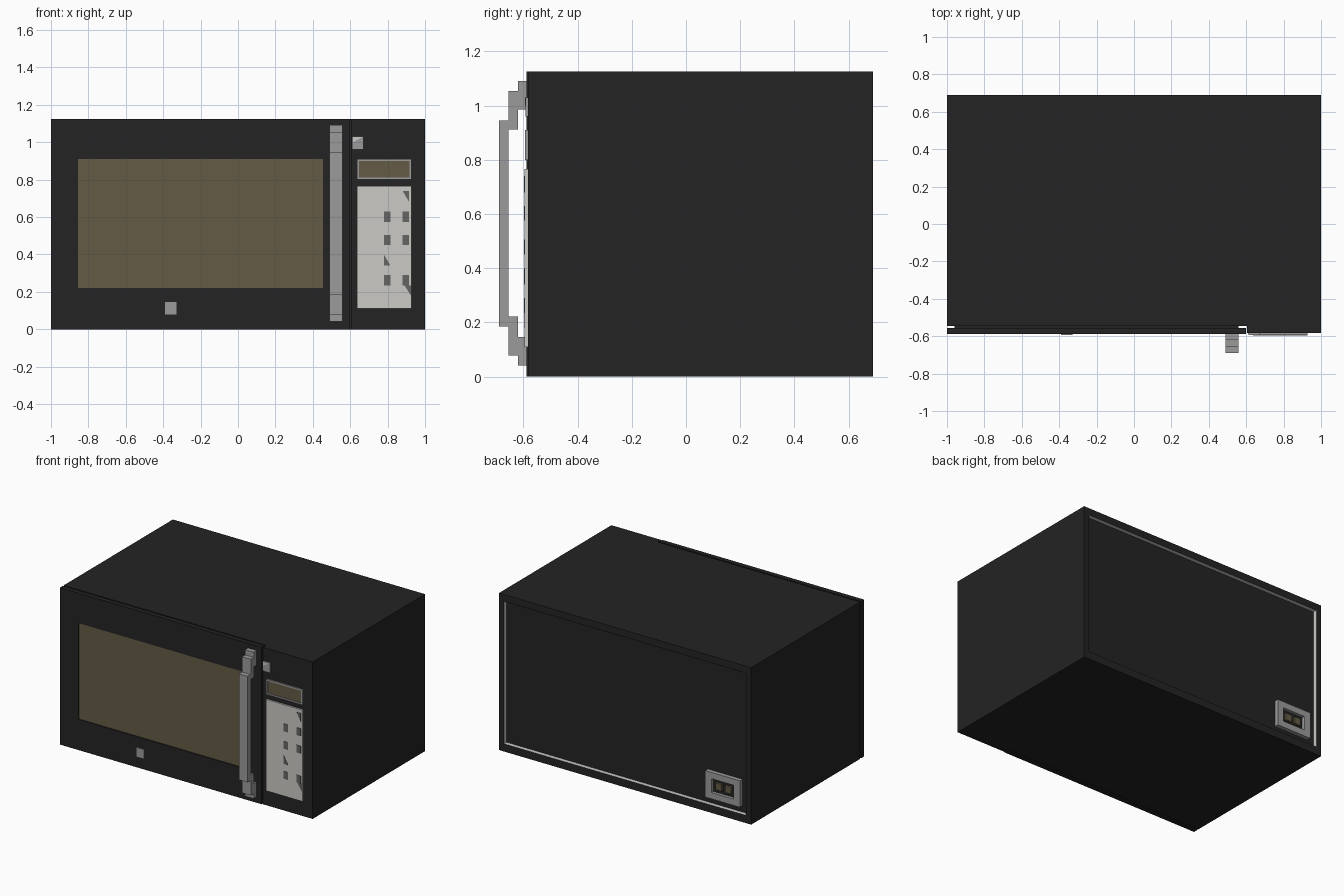
import bpy, bmesh

cube = bpy.data.objects.get("Cube")
if cube:
    bpy.data.objects.remove(cube, do_unlink=True)


def material(name, rgb):
    m = bpy.data.materials.new(name)
    m.use_nodes = True
    m.diffuse_color = (*rgb, 1)
    m.node_tree.nodes["Principled BSDF"].inputs["Base Color"].default_value = (*rgb, 1)
    return m


BLACK = material("black_casing", (0.017, 0.017, 0.017))
GREY = material("metal_grey", (0.33, 0.33, 0.33))
LIGHT = material("light_grey", (0.60, 0.59, 0.56))
GLASS = material("olive_glass", (0.125, 0.105, 0.058))
DARK = material("dark_marking", (0.13, 0.13, 0.125))


def finish(name, bm, mats):
    bmesh.ops.recalc_face_normals(bm, faces=bm.faces)
    mesh = bpy.data.meshes.new(name)
    bm.to_mesh(mesh)
    bm.free()
    for m in mats:
        mesh.materials.append(m)
    ob = bpy.data.objects.new(name, mesh)
    bpy.context.scene.collection.objects.link(ob)
    return ob


def prism(name, outline, y0, y1, mat):
    """Extrude an x-z outline along y."""
    bm = bmesh.new()
    face = bm.faces.new([bm.verts.new((x, y0, z)) for x, z in outline])
    ext = bmesh.ops.extrude_face_region(bm, geom=[face])
    for v in ext["geom"]:
        if isinstance(v, bmesh.types.BMVert):
            v.co.y = y1
    return finish(name, bm, [mat])


def rect(x0, x1, z0, z1):
    return [(x0, z0), (x1, z0), (x1, z1), (x0, z1)]


def box(name, x, y, z, mat):
    return prism(name, rect(*x, *z), *y, mat)


def frame(name, outer, inner, y0, y1, mat, inner_mat):
    """Rectangular ring; the walls of its opening take inner_mat."""
    bm = bmesh.new()
    loops = [[bm.verts.new((x, y, z)) for x, z in rect(*r)]
             for r, y in ((outer, y0), (inner, y0), (inner, y1), (outer, y1))]
    for k in range(4):
        a, b = loops[k], loops[(k + 1) % 4]
        for i in range(4):
            j = (i + 1) % 4
            f = bm.faces.new((a[i], a[j], b[j], b[i]))
            f.material_index = int(k == 1)
    return finish(name, bm, [mat, inner_mat])


H = 1.125

# Casing, with a recessed back and a narrow gap behind the door
box("casing", (-1, 1), (-0.545, 0.66), (0, H), BLACK)
frame("back_rim", (-1, 1, 0, H), (-0.96, 0.96, 0.055, H - 0.05), 0.66, 0.69, BLACK, LIGHT)
box("control_column", (0.605, 1), (-0.583, -0.545), (0, H), BLACK)
box("door_seal", (-0.96, 0.56), (-0.557, -0.545), (0.04, H - 0.04), BLACK)

# Door with a slightly sunk window
WINDOW = (-0.855, 0.455, 0.22, 0.91)
frame("door", (-1, 0.6, 0, H), WINDOW, -0.588, -0.555, BLACK, BLACK)
box("door_window", WINDOW[:2], (-0.581, -0.557), WINDOW[2:], GLASS)
box("door_badge", (-0.39, -0.33), (-0.594, -0.588), (0.08, 0.145), GREY)

# Stepped handle: bar plus two blocks at each end
HX = (0.49, 0.56)
box("handle_bar", HX, (-0.69, -0.655), (0.185, 0.945), GREY)
for end, sign in (("upper", 1), ("lower", -1)):
    for part, y, near, far in (("step", (-0.655, -0.62), 0.345, 0.488),
                               ("foot", (-0.62, -0.588), 0.42, 0.525)):
        z = sorted((0.566 + sign * near, 0.566 + sign * far))
        box(f"handle_{end}_{part}", HX, y, z, GREY)

# Display, release button and keypad
frame("display_frame", (0.637, 0.928, 0.80, 0.91), (0.648, 0.917, 0.811, 0.899),
      -0.594, -0.583, GREY, GREY)
box("display_glass", (0.648, 0.917), (-0.588, -0.583), (0.811, 0.899), GLASS)
box("small_button", (0.61, 0.67), (-0.592, -0.583), (0.96, 1.03), GREY)
prism("small_button_highlight", [(0.615, 1.0), (0.67, 1.03), (0.615, 1.03)],
      -0.594, -0.592, LIGHT)
box("keypad", (0.637, 0.928), (-0.595, -0.583), (0.11, 0.765), LIGHT)
for row, z in enumerate((0.575, 0.45, 0.235)):
    for col, x in enumerate((0.78, 0.88)):
        box(f"key_mark_{row}_{col}", (x, x + 0.035), (-0.597, -0.595), (z, z + 0.055), DARK)
for name, pts in (("top", [(0.88, 0.74), (0.915, 0.68), (0.915, 0.74)]),
                  ("middle", [(0.78, 0.34), (0.815, 0.34), (0.78, 0.40)]),
                  ("bottom", [(0.89, 0.235), (0.925, 0.18), (0.925, 0.235)])):
    prism(f"key_wedge_{name}", pts, -0.597, -0.595, DARK)

# Power socket on the back
frame("socket_frame", (-0.91, -0.635, 0.10, 0.29), (-0.86, -0.685, 0.145, 0.245),
      0.66, 0.69, GREY, GREY)
box("socket_floor", (-0.86, -0.685), (0.66, 0.667), (0.145, 0.245), BLACK)
for side, x in (("right", -0.81), ("left", -0.735)):
    box(f"socket_pin_{side}", (x - 0.025, x + 0.025), (0.667, 0.682), (0.17, 0.22), GLASS)
